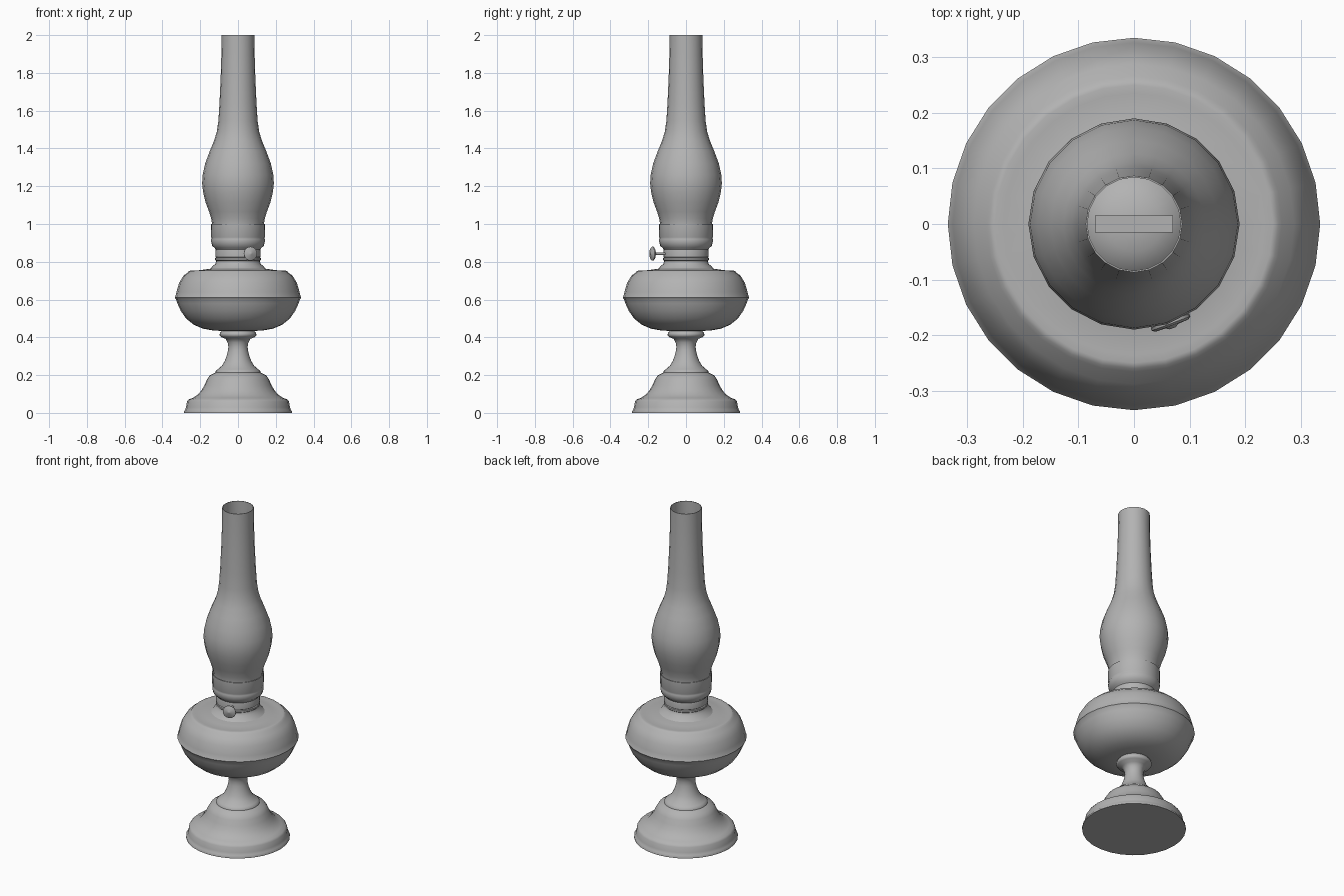
import bpy, bmesh, math
from mathutils import Matrix, Vector

if "Cube" in bpy.data.objects:
    bpy.data.objects.remove(bpy.data.objects["Cube"])

grey = bpy.data.materials.new("mid_grey")
grey.diffuse_color = (.45, .45, .45, 1)
grey.use_nodes = True
grey.node_tree.nodes["Principled BSDF"].inputs["Base Color"].default_value = grey.diffuse_color


def finish(name, bm, angle=50):
    bmesh.ops.recalc_face_normals(bm, faces=bm.faces)
    me = bpy.data.meshes.new(name)
    bm.to_mesh(me)
    bm.free()
    me.materials.append(grey)
    ob = bpy.data.objects.new(name, me)
    bpy.context.collection.objects.link(ob)
    bpy.ops.object.select_all(action='DESELECT')
    ob.select_set(True)
    bpy.context.view_layer.objects.active = ob
    bpy.ops.object.shade_smooth_by_angle(angle=math.radians(angle))
    return ob


def lathe(name, profile, sides=28, cap_start=False, cap_end=False, angle=50):
    """Revolve (radius, height) points around z."""
    bm = bmesh.new()
    rings = [[bm.verts.new((r * math.cos(2 * math.pi * i / sides),
                            r * math.sin(2 * math.pi * i / sides), z))
              for i in range(sides)] for r, z in profile]
    for a, b in zip(rings, rings[1:]):
        for i in range(sides):
            j = (i + 1) % sides
            bm.faces.new((a[i], a[j], b[j], b[i]))
    if cap_start:
        bm.faces.new(rings[0][::-1])
    if cap_end:
        bm.faces.new(rings[-1])
    return finish(name, bm, angle)


# Stepped bell foot with a waisted stem
lathe("foot_and_stem", [
    (.286, 0), (.286, .008), (.28, .016), (.275, .03), (.27, .06), (.262, .071),
    (.24, .079), (.215, .095), (.195, .117), (.178, .145), (.165, .175),
    (.15, .198), (.12, .213), (.118, .222), (.108, .23), (.085, .25),
    (.07, .275), (.059, .305), (.053, .33), (.051, .35), (.055, .373),
    (.066, .392), (.09, .402), (.098, .412), (.096, .422), (.084, .438)],
    cap_start=True, cap_end=True)

# Squat oil font with a soft seam at its widest point and a shoulder rim
lathe("oil_font", [
    (.085, .434), (.13, .436), (.185, .446), (.235, .467), (.275, .5),
    (.303, .54), (.321, .58), (.329, .603), (.335, .61), (.331, .617),
    (.326, .64), (.311, .69), (.288, .727), (.266, .743),
    (.26, .751), (.25, .754), (.235, .752), (.19, .757), (.13, .766)],
    cap_start=True, cap_end=True)

# Threaded collar
lathe("collar", [
    (.165, .757), (.143, .765), (.135, .778), (.12, .788), (.115, .805),
    (.121, .81), (.121, .82), (.115, .824)], cap_start=True, cap_end=True)

# Burner body and the gallery cup holding the chimney
lathe("burner_gallery", [
    (.112, .82), (.12, .826), (.12, .858), (.118, .866), (.124, .873),
    (.137, .885), (.142, .905), (.142, .92), (.14, .925), (.142, .93),
    (.143, 1.0), (.139, 1.0), (.138, .925), (.08, .92)],
    cap_start=True, cap_end=True)

# Domed flame spreader and flat wick
lathe("burner_dome", [
    (.125, .92), (.122, .96), (.108, 1.0), (.085, 1.03), (.05, 1.048),
    (.015, 1.053)], 20, cap_start=True, cap_end=True)
bm = bmesh.new()
bmesh.ops.create_cube(bm, size=1, matrix=Matrix.Translation((0, 0, 1.02))
                      @ Matrix.Diagonal((.14, .03, .08, 1)))
finish("wick", bm)

# Thin-walled glass chimney, open at both ends
outer = [(.136, .93), (.137, 1.0), (.142, 1.03), (.153, 1.065), (.172, 1.115),
         (.185, 1.17), (.19, 1.215), (.187, 1.26), (.174, 1.32), (.15, 1.385),
         (.127, 1.44), (.112, 1.49), (.104, 1.545), (.098, 1.64),
         (.092, 1.77), (.088, 1.9), (.087, 2.0)]
lathe("glass_chimney", outer + [(r - .003, z) for r, z in reversed(outer)], 20)

# Wick knob: stem, wheel and small hub, pointing outward from the burner
knob = lathe("wick_knob", [
    (.007, .1), (.007, .18), (.032, .182), (.037, .186),
    (.037, .191), (.032, .195), (.012, .196), (.006, .2)],
    20, cap_start=True, cap_end=True)
direction = Vector((.35, -.94, 0))
knob.matrix_world = (Matrix.Translation((0, 0, .843))
                     @ direction.to_track_quat('Z', 'Y').to_matrix().to_4x4())
